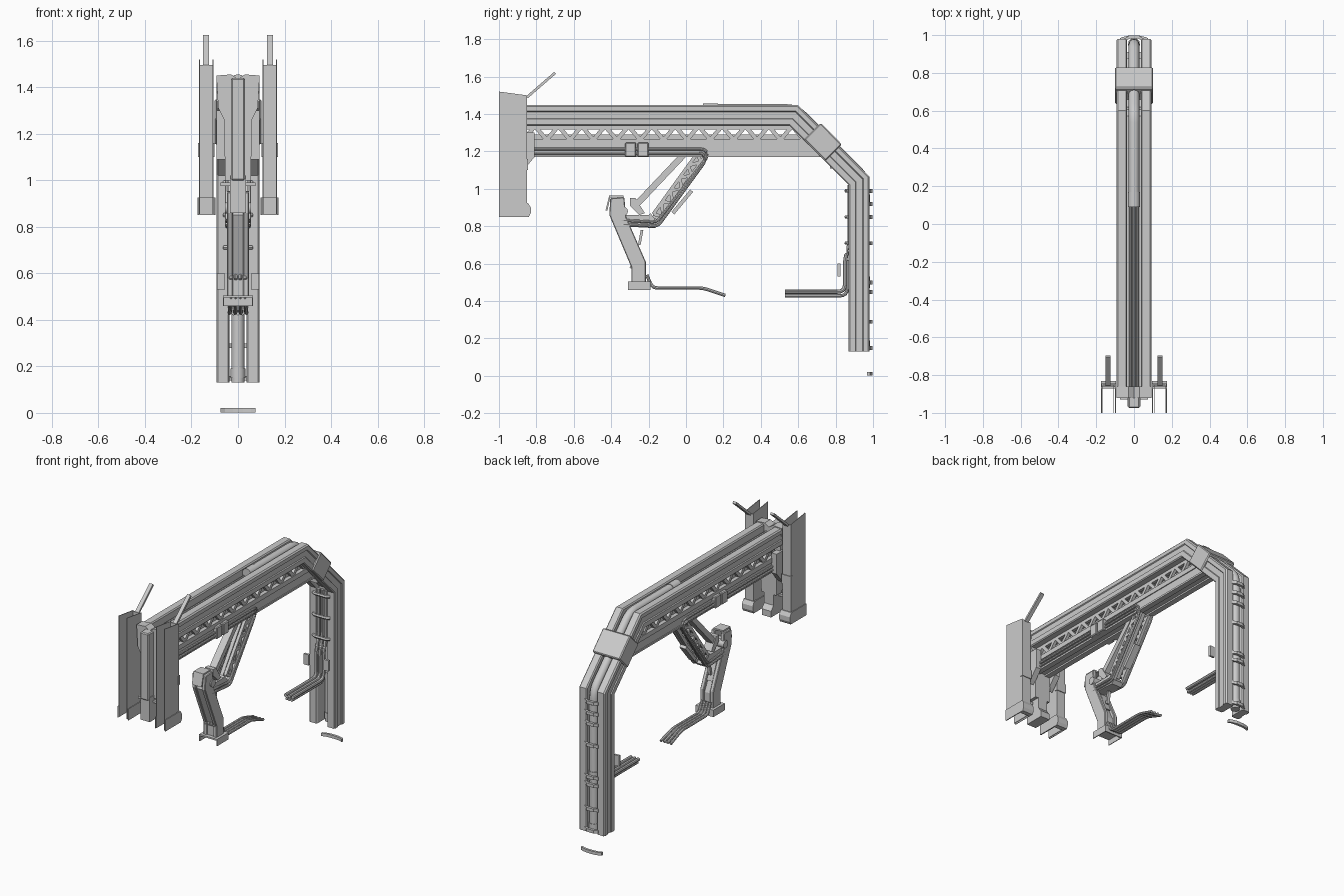
import bpy, bmesh, math
from mathutils import Vector

if "Cube" in bpy.data.objects:
    bpy.data.objects.remove(bpy.data.objects["Cube"])

def finish(name, bm, mirror=False, bevel=0.0):
    bmesh.ops.recalc_face_normals(bm, faces=bm.faces)
    me = bpy.data.meshes.new(name)
    bm.to_mesh(me)
    bm.free()
    ob = bpy.data.objects.new(name, me)
    bpy.context.collection.objects.link(ob)
    if bevel:
        b = ob.modifiers.new("bevel", 'BEVEL')
        b.width, b.segments = bevel, 1
    if mirror:
        ob.modifiers.new("mirror", 'MIRROR')
    return ob

AX = {'x': lambda a, b, c: (c, a, b), 'y': lambda a, b, c: (a, c, b), 'z': lambda a, b, c: (a, b, c)}

def add_prism(bm, poly, c0, c1, axis='x'):
    f = AX[axis]
    lo = [bm.verts.new(f(a, b, c0)) for a, b in poly]
    hi = [bm.verts.new(f(a, b, c1)) for a, b in poly]
    bm.faces.new(lo)
    bm.faces.new(hi[::-1])
    n = len(poly)
    for i in range(n):
        bm.faces.new((lo[i], lo[(i + 1) % n], hi[(i + 1) % n], hi[i]))

def prism(name, poly, c0, c1, axis='x', mirror=False, bevel=0.0):
    bm = bmesh.new()
    add_prism(bm, poly, c0, c1, axis)
    return finish(name, bm, mirror, bevel)

def rect(a0, a1, b0, b1):
    return [(a0, b0), (a1, b0), (a1, b1), (a0, b1)]

def box(name, x0, x1, y0, y1, z0, z1, mirror=False, bevel=0.0):
    return prism(name, rect(y0, y1, z0, z1), x0, x1, 'x', mirror, bevel)

def strip(p, q, w):
    p, q = Vector(p), Vector(q)
    d = (q - p).normalized() * w / 2
    n = Vector((-d.y, d.x))
    return [tuple(v) for v in (p + n, q + n, q - n, p - n)]

def struts(name, pairs, w, x0, x1, mirror=True):
    bm = bmesh.new()
    for p, q in pairs:
        add_prism(bm, strip(p, q, w), x0, x1)
    return finish(name, bm, mirror)

def offset_path(path, d):
    # mitred offset of a yz path, towards the inside of the arch
    P = [Vector(p) for p in path]
    out = []
    for i, p in enumerate(P):
        ns = []
        for a, b in ((i - 1, i), (i, i + 1)):
            if a >= 0 and b < len(P):
                t = (P[b] - P[a]).normalized()
                ns.append(Vector((t.y, -t.x)))
        m = sum(ns, Vector((0, 0))).normalized()
        out.append(p + m * d / m.dot(ns[0]))
    return out

def sweep(name, path, prof, mirror=False):
    bm = bmesh.new()
    cols = [[bm.verts.new((x, p.x, p.y)) for p in offset_path(path, d)] for x, d in prof]
    n = len(cols)
    for i in range(n):
        a, b = cols[i], cols[(i + 1) % n]
        for k in range(len(path) - 1):
            bm.faces.new((a[k], a[k + 1], b[k + 1], b[k]))
    for k in (0, -1):
        bm.faces.new([c[k] for c in cols])
    return finish(name, bm, mirror)

def tube(name, pts, r, soft=0.0, res=2):
    P = [Vector(p) for p in pts]
    out = [P[0]]
    for a, b, c in zip(P, P[1:], P[2:]):
        if soft:
            s, e = b + (a - b).normalized() * soft, b + (c - b).normalized() * soft
            out += [s.lerp(b, t).lerp(b.lerp(e, t), t) for t in (0, .25, .5, .75, 1)]
        else:
            out.append(b)
    out.append(P[-1])
    cu = bpy.data.curves.new(name, 'CURVE')
    cu.dimensions, cu.bevel_depth, cu.bevel_resolution, cu.use_fill_caps = '3D', r, res, True
    sp = cu.splines.new('POLY')
    sp.points.add(len(out) - 1)
    for q, p in zip(sp.points, out):
        q.co = (*p, 1)
    tmp = bpy.data.objects.new(name, cu)
    bpy.context.collection.objects.link(tmp)
    bpy.context.view_layer.update()
    me = bpy.data.meshes.new_from_object(tmp.evaluated_get(bpy.context.evaluated_depsgraph_get()))
    bpy.data.objects.remove(tmp)
    ob = bpy.data.objects.new(name, me)
    bpy.context.collection.objects.link(ob)
    me.shade_smooth()
    me.set_sharp_from_angle(angle=math.radians(40))
    return ob

# Main arch: twin grooved rails, with a floor between them
ARCH = [(-0.87, 1.447), (0.60, 1.447), (0.98, 1.067), (0.98, 0.13)]
sweep("arch_rail", ARCH, [(.036, .008), (.042, 0), (.085, 0), (.093, .008), (.093, .032), (.087, .036), (.087, .07),
      (.093, .074), (.093, .104), (.087, .11), (.042, .11), (.036, .1)], mirror=True)
sweep("arch_floor", ARCH[:3] + [(0.98, 0.47)], [(-.04, .07), (.04, .07), (.04, .09), (-.04, .09)])

# Lower beam and web truss, set inwards under the rails
low = [(-0.87, 1.17), (0.77, 1.17), (0.86, 1.08), (0.88, 1.1), (0.66, 1.25), (-0.87, 1.25)]
prism("lower_beam", low, 0.02, 0.05, mirror=True)
box("lower_beam_lip", .03, .056, -.87, .70, 1.235, 1.266, mirror=True)
box("lower_beam_foot", .03, .056, -.87, .77, 1.17, 1.182, mirror=True)
box("beam_underside", -.03, .03, -.87, .76, 1.18, 1.20)
N, step = 12, 1.50 / 12
pairs = []
for i in range(N):
    y = -0.87 + i * step
    pairs += [((y, 1.262), (y + step / 2, 1.335)), ((y + step / 2, 1.335), (y + step, 1.262))]
struts("web_truss", pairs, 0.022, 0.03, 0.05)
box("web_chord", .03, .05, -.87, .62, 1.316, 1.342, mirror=True)
box("web_inner_bar", .01, .03, -.87, .64, 1.262, 1.29, mirror=True)
prism("beam_end_gusset", [(-.88, 1.09), (-.86, 1.11), (-.81, 1.17), (-.81, 1.3), (-.88, 1.3)], .055, .092, mirror=True)

# Sleeve around the bend
prism("bend_sleeve", [(.72, 1.352), (.833, 1.238), (.745, 1.15), (.632, 1.264)], -.1, .1, bevel=.006)

# Tapered front end cap, with a central post below
cap = [(-.093, 1.45), (-.03, 1.455), (0, 1.435), (.03, 1.455), (.093, 1.45), (.085, 1.31), (.06, 1.26),
       (.055, 1.0), (-.055, 1.0), (-.06, 1.26), (-.085, 1.31)]
prism("front_cap", cap, -.92, -.86, 'y')
prism("front_cap_ridge", [(-.03, 1.44), (.03, 1.44), (.03, 1.0), (-.03, 1.0)], -.975, -.915, 'y', bevel=.006)
box("front_cap_crossbar", -.075, .075, -.93, -.91, .975, .99)
prism("front_post", [(-.965, .86), (-.965, 1.02), (-.86, 1.02), (-.86, .93), (-.835, .90), (-.835, .86)], -.034, .034)

# Thin open channel shields either side of the front, with flared feet
for x in (.105, .163):
    prism("shield_sheet", [(-1, .855), (-.853, .855), (-.853, 1.5), (-1, 1.52)], x, x + .004, mirror=True)
box("shield_back", .105, .167, -.858, -.85, .855, 1.495, mirror=True)
box("shield_band", .101, .171, -.862, -.845, 1.10, 1.16, mirror=True)
foot = [(-.84, .85), (-.83, .87), (-.83, .90), (-.845, .925), (-.87, .925), (-.87, .85)]
prism("shield_foot", foot, .096, .174, mirror=True)
for x in (.096, .17):
    box("shield_foot_side", x, x + .004, -1, -.86, .85, .925, mirror=True)
prism("aerial", strip((-.85, 1.49), (-.70, 1.62), .014), .124, .15, mirror=True)

# Large pipe over the top and down the back, with collars and feed cables
tube("spine_pipe", [(0, .1, 1.425), (0, .585, 1.425), (0, .952, 1.06), (0, .952, .13)], .028, .05, 4)
tube("spine_pipe_collar", [(0, .09, 1.424), (0, .17, 1.424)], .032, 0, 4)
for z0, z1 in ((.47, .53), (.93, .97), (.15, .19)):
    tube("leg_pipe_collar", [(0, .952, z0), (0, .952, z1)], .032, 0, 4)
for x in (-.018, 0, .018):
    tube("groove_cable", [(x, -.97, 1.40), (x, .12, 1.40)], .008)

# Clamps on the back of the leg, including the loose one on the ground
for z in (.012, .15, .29, .45, .50, .71, .85, .92, .99):
    w = .075 if z < .1 else .05
    prism("back_clamp", [(-w, .968), (-w, .983), (-w + .015, .99), (-.025, .998), (.025, .998), (w - .015, .99),
          (w, .983), (w, .968), (w - .02, .978), (.022, .982), (-.022, .982), (.02 - w, .978)], z - .011, z + .009, 'z')
for z in (.71, .85, .99):
    tube("inner_clamp", [(-.06, .868, z), (-.04, .856, z), (.04, .856, z), (.06, .868, z)], .01, 0, 1)
box("bend_clamp", -.04, .04, .77, .79, 1.11, 1.135)

# Cables leaving the inside of the leg
for x in (-.027, 0, .027):
    tube("leg_outlet_cable", [(x, .53, .45), (x, .85, .45), (x, .85, .63), (x, .875, .70), (x, .875, 1.02)], .011, .04)
    tube("leg_outlet_lower_cable", [(x * .7, .53, .428), (x * .7, .862, .428), (x * .7, .862, .62)], .009, .04)
box("outlet_holder", .055, .09, .81, .825, .53, .60, mirror=True)

# Side cables running along the beam then down the boom, with clamp boxes
for s in (-1, 1):
    for dz in (0, .022):
        tube("beam_cable", [(s * .06, -.86, 1.19 + dz), (s * .06, .095 + dz / 2, 1.19 + dz),
             (s * .048, .105 + dz / 2, 1.15 + dz), (s * .048, -.15 - dz / 3, .80 + dz), (s * .04, -.35, .81 + dz)], .008, .025)
for y in (-.325, -.258):
    box("cable_clamp", .045, .076, y, y + .058, 1.17, 1.248, mirror=True, bevel=.005)

# Upper boom: lattice with a parallel strut
a0, a1, b0, b1 = Vector((.06, 1.19)), Vector((-.175, .865)), Vector((.105, 1.18)), Vector((-.15, .815))
lat = [(a0, a1), (b0, b1)]
for i in range(5):
    p, q, r = a0.lerp(a1, i / 5), b0.lerp(b1, (i + .5) / 5), a0.lerp(a1, (i + 1) / 5)
    lat += [(p, q), (q, r)]
struts("boom_lattice", lat, .018, .022, .042)
struts("boom_core", [((.08, 1.19), (-.165, .84))], .035, -.012, .012, False)
struts("boom_strut", [((-.015, 1.18), (-.275, .905))], .034, -.024, .024, False)
struts("boom_piston", [((.03, .99), (-.07, .87))], .02, -.022, .022, False)
prism("boom_elbow", [(-.19, .87), (-.145, .81), (-.165, .79), (-.36, .80), (-.36, .86), (-.2, .86)], -.036, .036)
prism("boom_link", [(-.3, .95), (-.27, .95), (-.22, .87), (-.25, .86), (-.3, .91)], -.03, .03)
tube("elbow_pin", [(-.055, -.335, .88), (.055, -.335, .88)], .025, 0, 3)

# Forearm side cheeks, core, hook and open tool block
arm = [(-.405, .95), (-.33, .955), (-.32, .85), (-.215, .61), (-.215, .50), (-.292, .50), (-.292, .58), (-.41, .86)]
prism("forearm_cheek", arm, .022, .048, mirror=True, bevel=.004)
core = [(-.38, .90), (-.34, .9), (-.34, .82), (-.225, .59), (-.225, .5), (-.285, .5), (-.285, .58), (-.395, .85)]
prism("forearm_core", core, -.024, .024)
prism("forearm_hook", [(-.43, .885), (-.42, .885), (-.405, .955), (-.335, .955), (-.335, .965), (-.41, .965)], -.035, .035)
prism("forearm_fin", [(-.29, .78), (-.245, .66), (-.255, .66), (-.31, .79)], -.02, .02)
struts("forearm_rod", [((-.25, .70), (-.235, .78))], .014, -.01, .01, False)
box("tool_block_top", -.065, .065, -.31, -.19, .495, .505)
box("tool_block_side", .06, .065, -.31, -.19, .46, .50, mirror=True)
box("tool_block_back", -.065, .065, -.197, -.19, .46, .50)

# Loose cables trailing from the tool block
for x in (-.03, -.01, .01, .03):
    tube("tool_cable", [(x, -.21, .54), (x, -.18, .47), (x, .09, .47), (x * 1.2, .21, .43)], .009, .03)
    tube("tool_cable_plug", [(x, -.295, .575), (x, -.275, .61)], .008)
